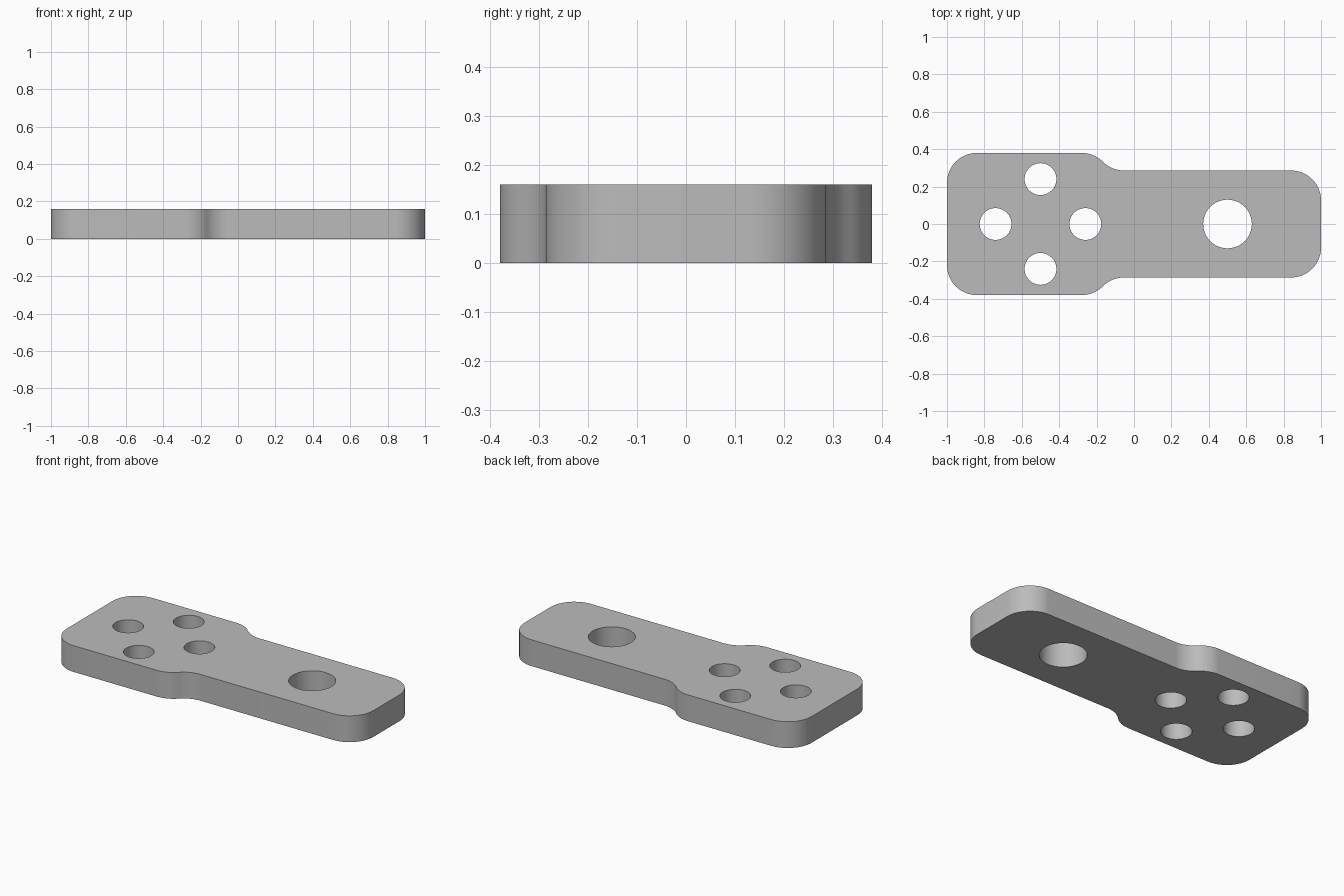
import bpy
import bmesh
from math import cos, sin, radians

THICKNESS = 0.16
WIDE, NARROW = 0.38, 0.286      # half widths of the two ends
FILLET = 0.16
NECK_START = -0.28              # where the wide end begins to taper

cube = bpy.data.objects.get("Cube")
if cube:
    bpy.data.objects.remove(cube)


def arc(cx, cy, radius, start, end, steps):
    """Points along an arc, angles in degrees."""
    angles = [radians(start + (end - start) * i / steps) for i in range(steps + 1)]
    return [(cx + radius * cos(a), cy + radius * sin(a)) for a in angles]


def circle(cx, cy, radius, steps=64):
    return arc(cx, cy, radius, 0, 360, steps)[:-1]


# Upper half of the outline, from the narrow end to the wide end
neck_end = NECK_START + 4 * FILLET * sin(radians(45)) / 2
upper = arc(1 - FILLET, NARROW - FILLET, FILLET, 0, 90, 16)
upper += arc(neck_end, NARROW + FILLET, FILLET, 270, 225, 10)
upper += arc(NECK_START, WIDE - FILLET, FILLET, 45, 90, 10)[1:]
upper += arc(-1 + FILLET, WIDE - FILLET, FILLET, 90, 180, 16)
outline = upper + [(x, -y) for x, y in reversed(upper)]

# Four bolt holes around the wide end and one pivot hole
loops = [outline, circle(0.5, 0, 0.13)]
for dx, dy in ((-1, 0), (1, 0), (0, -1), (0, 1)):
    loops.append(circle(-0.5 + 0.24 * dx, 0.24 * dy, 0.085))

# Filled, extruded profile
curve = bpy.data.curves.new("link_plate", "CURVE")
curve.dimensions = "2D"
curve.fill_mode = "BOTH"
curve.extrude = THICKNESS / 2
for points in loops:
    spline = curve.splines.new("POLY")
    spline.points.add(len(points) - 1)
    for point, (x, y) in zip(spline.points, points):
        point.co = (x, y, THICKNESS / 2, 1)
    spline.use_cyclic_u = True

plate = bpy.data.objects.new("link_plate", curve)
bpy.context.collection.objects.link(plate)
bpy.ops.object.select_all(action="DESELECT")
plate.select_set(True)
bpy.context.view_layer.objects.active = plate
bpy.ops.object.convert(target="MESH")
plate = bpy.context.object

# Weld caps to walls and rest the plate on the ground
bm = bmesh.new()
bm.from_mesh(plate.data)
bmesh.ops.remove_doubles(bm, verts=bm.verts, dist=0.0005)
bmesh.ops.recalc_face_normals(bm, faces=bm.faces)
lowest = min(v.co.z for v in bm.verts)
bmesh.ops.translate(bm, verts=bm.verts, vec=(0, 0, -lowest))
bm.to_mesh(plate.data)
bm.free()
bpy.ops.object.shade_smooth_by_angle(angle=radians(30))

# Plain grey metal
grey = bpy.data.materials.new("plain_grey")
grey.use_nodes = True
colour = (0.5, 0.5, 0.5, 1)
grey.diffuse_color = colour
grey.node_tree.nodes["Principled BSDF"].inputs["Base Color"].default_value = colour
plate.data.materials.clear()
plate.data.materials.append(grey)
